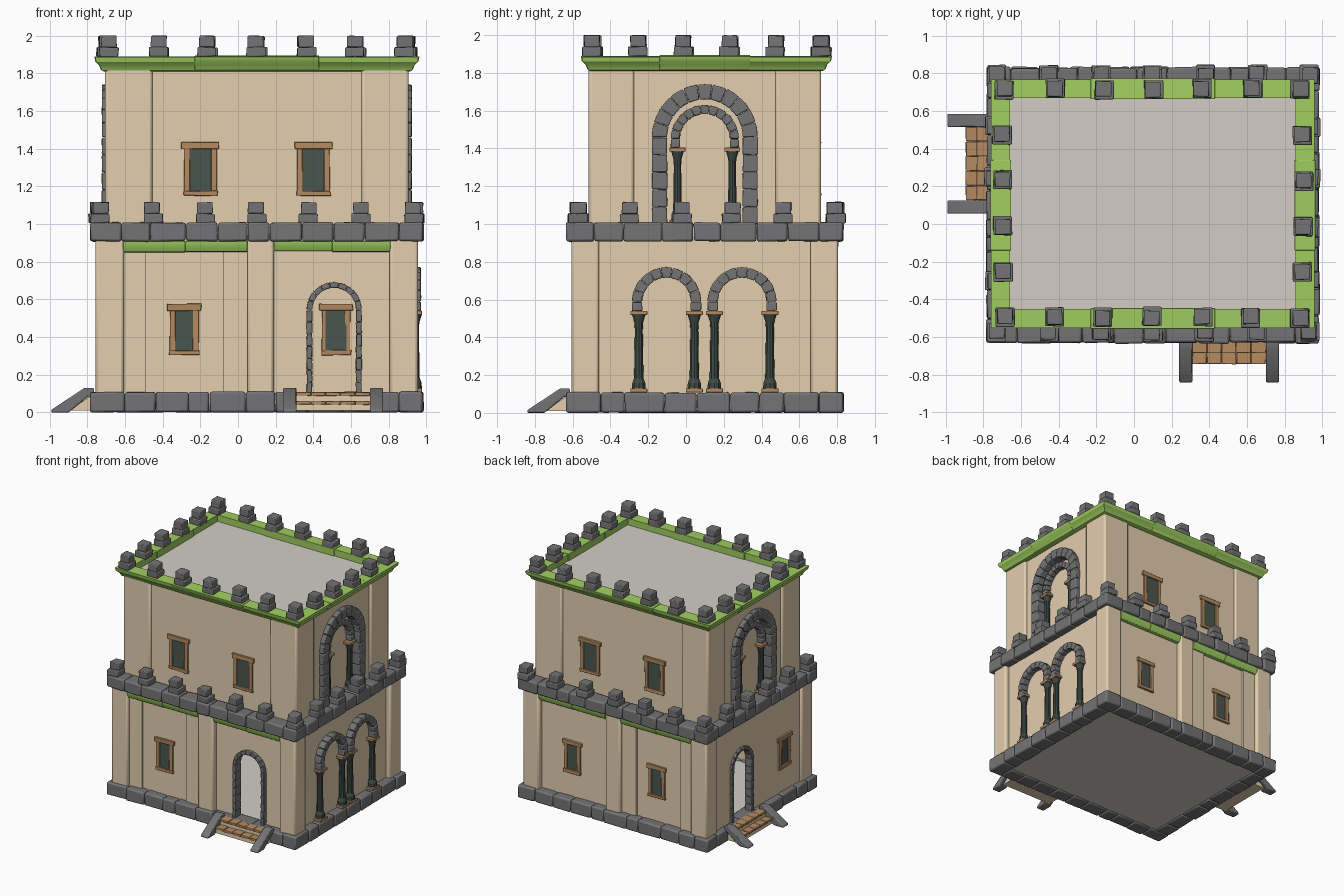
import bpy, bmesh, math, random
from mathutils import Matrix, Vector

if "Cube" in bpy.data.objects:
    bpy.data.objects.remove(bpy.data.objects["Cube"])
random.seed(4)

def lin(h):
    c = [int(h[i:i + 2], 16) / 255 for i in (0, 2, 4)]
    return [v / 12.92 if v < .04045 else ((v + .055) / 1.055) ** 2.4 for v in c] + [1]

MATS = {}
for n, h in dict(plaster='E3CEAF', stone='747476', wood='B58B60', green_trim='A0CF60',
                 pale_slab='D2CEC5', dark_glass='495650', dark_column='3D4A46').items():
    MATS[n] = bpy.data.materials.new(n)
    MATS[n].diffuse_color = lin(h)

PARTS = {}   # name -> (bmesh, material, bevel)
def part(name, mat='stone', bevel=0):
    PARTS[name] = (bmesh.new(), mat, bevel)

# Facade frames: local x runs along the wall, -y points outwards
def frame(deg):
    return Matrix.Translation((.1, .1, 0)) @ Matrix.Rotation(math.radians(deg), 4, 'Z')
FRONT, RIGHT, BACK, LEFT = (frame(a) for a in (0, 90, 180, 270))

def prism(name, F, pts, o0, o1, jit=0):
    """Extrude a (u, z) outline between two outward distances."""
    bm = PARTS[name][0]
    def v(u, o, z):
        p = F @ Vector((u, -o, z)) + Vector([random.uniform(-jit, jit) for _ in range(3)])
        p.z = max(p.z, 0)
        return bm.verts.new(p)
    a = [v(u, o0, z) for u, z in pts]
    b = [v(u, o1, z) for u, z in pts]
    bm.faces.new(a)
    bm.faces.new(b[::-1])
    for i in range(len(pts)):
        k = (i + 1) % len(pts)
        bm.faces.new((a[i], b[i], b[k], a[k]))

def box(name, F, u0, u1, o0, o1, z0, z1, jit=0):
    prism(name, F, [(u0, z0), (u1, z0), (u1, z1), (u0, z1)], o0, o1, jit)

def across(name, F, pts, u0, u1):
    """Extrude an (outward, z) profile along the wall."""
    prism(name, F @ Matrix.Rotation(math.pi / 2, 4, 'Z'), [(-o, z) for o, z in pts], u0, u1)

def arch(name, F, c, zs, r0, r1, o0, o1, n, zleg, legs):
    """Ring of voussoirs with stacked leg blocks."""
    g = .02
    for i in range(n):
        an = [math.pi * (i + t) / n for t in (g, .5, 1 - g)]
        pts = [(c + r1 * math.cos(t), zs + r1 * math.sin(t)) for t in an]
        pts += [(c + r0 * math.cos(t), zs + r0 * math.sin(t)) for t in an[::-1]]
        prism(name, F, pts, o0, o1, .001)
    h = (zs - zleg) / legs
    for s in (-1, 1):
        for i in range(legs):
            a, b = sorted((c + s * r0, c + s * r1))
            box(name, F, a, b, o0, o1, zleg + i * h, zleg + (i + 1) * h - .002, .002)

def column(F, u, o, z0, z1, r):
    h = r * 1.55
    for a, b in ((z0, z0 + .022), (z1 - .022, z1)):
        box('column_plates', F, u - h, u + h, o - r * 1.3, o + r * 1.3, a, b)
    rings = [(z0 + .02, 1.3), (z0 + .05, 1.25), (z0 + .075, .9), (z1 - .1, .75),
             (z1 - .06, .85), (z1 - .02, 1.3)]
    for (a, ra), (b, rb) in zip(rings, rings[1:]):
        bmesh.ops.create_cone(PARTS['column_shafts'][0], cap_ends=True, segments=10,
            radius1=r * ra, radius2=r * rb, depth=b - a,
            matrix=F @ Matrix.Translation((u, -o, (a + b) / 2)))

def window(F, u, o, z0, z1, w):
    box('window_glass', F, u - w, u + w, o - .05, o + .004, z0 + .02, z1 - .03)
    fr = 'window_frames'
    box(fr, F, u - w - .035, u + w + .035, o - .055, o + .018, z1 - .035, z1, .003)
    box(fr, F, u - w - .025, u + w + .025, o - .055, o + .018, z0, z0 + .025, .003)
    for s in (-1, 1):
        box(fr, F, u + s * (w + .006) - .015, u + s * (w + .006) + .015,
            o - .05, o + .013, z0 + .02, z1 - .03, .002)

def arched_panel(name, F, u0, u1, z0, z1, c, r, zs, o0, o1):
    """Wall panel with a round-headed opening from its lower edge."""
    pts = [(u0, z0), (c - r, z0)]
    pts += [(c - r * math.cos(math.pi * i / 12), zs + r * math.sin(math.pi * i / 12)) for i in range(13)]
    prism(name, F, pts + [(c + r, z0), (u1, z0), (u1, z1), (u0, z1)], o0, o1)

def steps(F, c, b):
    """Plank treads on a plaster plinth between sloping stone rails."""
    for i in range(5):
        u = c - .195 + i * .078
        box('wood_steps', F, u, u + .076, b - .03, b + .05, .088, .107, .002)
        box('wood_steps', F, u, u + .076, b + .04, b + .108, .042, .06, .002)
    box('step_plinths', F, c - .2, c + .2, b - .03, b + .04, .01, .09)
    box('step_plinths', F, c - .2, c + .2, b - .03, b + .1, .01, .043)
    rail = [(b - .02, .13), (b + .03, .13), (b + .205, .015), (b + .205, 0),
            (b + .115, 0), (b + .01, .085), (b - .02, .085)]
    for s in (-1, 1):
        across('step_rails', F, rail, c + s * .23 - .035, c + s * .23 + .035)
        across('step_plinths', F, [(b - .03, .01), (b + .11, .01), (b, .086), (b - .03, .086)],
               c + s * .22 - .02, c + s * .22 + .02)

for n in ('base_stones', 'floor_band_stones'):
    part(n, 'stone', .012)
part('battlements', 'stone', .006)
part('stone_arches', 'stone', .006)
part('door_surrounds', 'stone', .004)
part('step_rails', 'stone', .006)
part('wood_steps', 'wood', .003)
part('window_frames', 'wood', .003)
part('window_glass', 'dark_glass')
part('column_plates', 'wood', .003)
part('column_shafts', 'dark_column')
part('corner_piers', 'plaster', .015)
for n in ('lower_panels', 'upper_walls', 'step_plinths'):
    part(n, 'plaster')
part('slabs', 'pale_slab')
part('green_cornice', 'green_trim')
part('green_trims', 'green_trim', .003)

# Ground floor slab, upper floor slab, upper storey core, roof
box('slabs', FRONT, -.84, .84, -.69, .69, .012, .095)
box('slabs', FRONT, -.84, .84, -.69, .69, .925, .985)
box('upper_walls', FRONT, -.74, .74, -.597, .597, .95, 1.82)
box('slabs', FRONT, -.78, .78, -.59, .59, 1.815, 1.835)

# Corner piers on both storeys
for sx in (-1, 1):
    for sy in (-1, 1):
        for hx, hy, wx, wy, z0, z1 in ((.855, .705, .15, .145, .08, .94), (.805, .615, .25, .24, .95, 1.83)):
            x0, x1 = sorted((sx * hx, sx * (hx - wx)))
            y0, y1 = sorted((sy * hy, sy * (hy - wy)))
            box('corner_piers', FRONT, x0, x1, y0, y1, z0, z1)

# Stone courses around the base and between the storeys
for F, hu, ho in ((FRONT, .885, .735), (BACK, .885, .735), (RIGHT, .735, .885), (LEFT, .735, .885)):
    for name, z0, z1 in (('base_stones', 0, .108), ('floor_band_stones', .908, 1.008)):
        n = 10 if hu > .8 else 8
        L = 2 * hu - .13
        cuts = [-hu + L * (i + (random.uniform(-.2, .2) if 0 < i < n else 0)) / n for i in range(n + 1)]
        for a, b in zip(cuts, cuts[1:]):
            box(name, F, a + .001, b - .001, ho - .13, ho - random.uniform(0, .008), z0, z1, .003)

# Two-block merlons in two rows
def merlon(x, y, z):
    for w, a, b in ((.05, z, z + .05), (.041, z + .05, z + .11)):
        dx, dy = random.uniform(-.006, .006), random.uniform(-.006, .006) - .01
        box('battlements', FRONT, x + dx - w, x + dx + w, y + dy - w, y + dy + w, a, b, .003)
for hx, hy, z in ((.785, .605, 1.888), (.83, .68, 1.005)):
    for s in (-1, 1):
        for i in range(7):
            merlon(-hx + hx * i / 3, s * hy, z)
        for i in range(1, 5):
            merlon(s * (hx + .01), -hy + hy * .4 * i, z)

# Green cornice: mitred ring of a flared profile
prof = [(-.045, 1.81), (-.035, 1.815), (-.025, 1.84), (-.005, 1.86), (0, 1.885), (-.1, 1.89), (-.1, 1.81)]
bm = PARTS['green_cornice'][0]
rings = [[bm.verts.new((.1 + sx * (.858 + o), .108 + sy * (.66 + o), z)) for o, z in prof]
         for sx, sy in ((-1, -1), (1, -1), (1, 1), (-1, 1))]
for i in range(4):
    A, B = rings[i], rings[(i + 1) % 4]
    for k in range(len(prof)):
        m = (k + 1) % len(prof)
        bm.faces.new((A[k], B[k], B[m], A[m]))
# Overlapping middle lengths of the cornice
for F, h, w in ((FRONT, .652, .33), (BACK, .668, .33), (RIGHT, .858, .24), (LEFT, .858, .24)):
    across('green_trims', F, [(h + o + (.005 if k < 5 else -.006), z + .004) for k, (o, z) in enumerate(prof)], -w, w)

# Front and back ground floor: panels, middle pier, strips, green trims, windows
D = .66
arched_panel('lower_panels', FRONT, 0, .75, .08, .95, .41, .122, .545, D - .04, D)
arch('door_surrounds', FRONT, .41, .545, .116, .146, D - .04, .695, 9, .1, 7)
steps(FRONT, .405, .735)
box('lower_panels', FRONT, -.75, .01, D - .04, D, .08, .95)
box('lower_panels', BACK, -.75, .75, D - .04, D, .08, .95)
for F, s in ((FRONT, 1), (BACK, -1)):
    box('corner_piers', F, s * .02 - .07, s * .02 + .07, .6, .705, .08, .95)
    for a, b in ((-.72, -.59), (-.18, -.04)):
        u0, u1 = sorted((s * a, s * b))
        box('lower_panels', F, u0, u1, .64, .676, .08, .95)
    for a, b in ((-.71, -.38), (-.38, -.05), (.09, .4), (.4, .71)):
        u0, u1 = sorted((s * a, s * b))
        d = random.uniform(-.005, .005)
        across('green_trims', F, [(.65, .853 + d), (.69, .855 + d), (.706, .885 + d), (.708, .91), (.65, .91)], u0, u1)
    for u in (-.3, .3):
        window(F, u, .597, 1.15, 1.435, .066)
window(FRONT, -.385, D, .305, .575, .055)
window(BACK, .365, D, .305, .575, .055)
window(BACK, -.42, D, .305, .575, .055)

# Left ground floor: door with steps and a window
arched_panel('lower_panels', LEFT, -.6, .6, .08, .95, -.22, .122, .545, .79, .835)
arch('door_surrounds', LEFT, -.22, .545, .116, .146, .79, .855, 9, .1, 7)
steps(LEFT, -.22, .885)
window(LEFT, .35, .835, .305, .575, .055)

# Right ground floor: twin arches on columns
box('lower_panels', RIGHT, -.6, .6, .775, .815, .08, .95)
for c in (-.203, .197):
    arch('stone_arches', RIGHT, c, .588, .128, .183, .79, .87, 9, .54, 1)
    for s in (-1, 1):
        column(RIGHT, c + s * .147, .838, .108, .54, .029)

# Upper side arches: recessed niche, large stone arch, smaller arch on columns
for F in (RIGHT, LEFT):
    arched_panel('upper_walls', F, -.42, .42, .95, 1.82, 0, .225, 1.46, .72, .785)
    arch('stone_arches', F, 0, 1.46, .2, .28, .73, .822, 11, 1.0, 5)
    arch('stone_arches', F, 0, 1.45, .132, .18, .73, .79, 11, 1.405, 1)
    for s in (-1, 1):
        column(F, s * .145, .767, 1.0, 1.405, .027)

# Turn every part into an object
for name, (bm, mat, bev) in PARTS.items():
    bmesh.ops.recalc_face_normals(bm, faces=bm.faces)
    me = bpy.data.meshes.new(name)
    bm.to_mesh(me)
    bm.free()
    me.materials.append(MATS[mat])
    ob = bpy.data.objects.new(name, me)
    bpy.context.collection.objects.link(ob)
    if bev:
        m = ob.modifiers.new('soft_edges', 'BEVEL')
        m.width, m.segments, m.limit_method, m.angle_limit = bev, 2, 'ANGLE', math.radians(40)
    bpy.ops.object.select_all(action='DESELECT')
    ob.select_set(True)
    bpy.context.view_layer.objects.active = ob
    bpy.ops.object.shade_smooth_by_angle(angle=math.radians(50 if bev else 30))

for m in bpy.data.materials:
    if m.users and not m.is_grease_pencil:
        m.use_nodes = True
        m.node_tree.nodes["Principled BSDF"].inputs["Base Color"].default_value = m.diffuse_color
